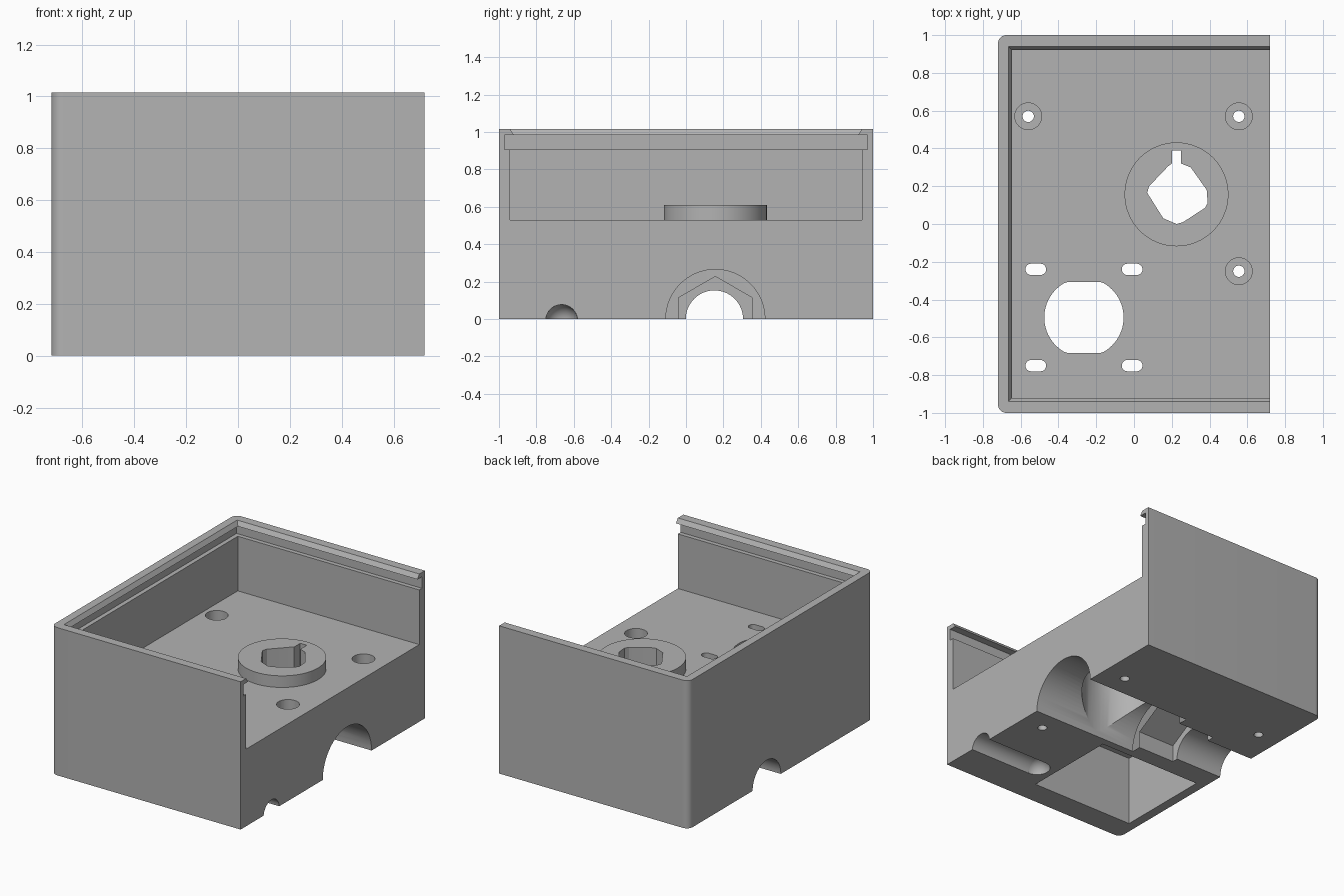
import bpy, bmesh
from math import cos, sin, pi
from mathutils import Vector

if "Cube" in bpy.data.objects:
    bpy.data.objects.remove(bpy.data.objects["Cube"])

gray = bpy.data.materials.new("plain_gray")
gray.use_nodes = True
gray.diffuse_color = (0.45, 0.45, 0.45, 1)
gray.node_tree.nodes["Principled BSDF"].inputs["Base Color"].default_value = (0.45, 0.45, 0.45, 1)


def loft(name, low, high):
    """Closed solid between two rings of 3D points."""
    bm = bmesh.new()
    a = [bm.verts.new(p) for p in low]
    b = [bm.verts.new(p) for p in high]
    n = len(a)
    bm.faces.new(a[::-1])
    bm.faces.new(b)
    for i in range(n):
        j = (i + 1) % n
        bm.faces.new((a[i], a[j], b[j], b[i]))
    bmesh.ops.recalc_face_normals(bm, faces=bm.faces)
    mesh = bpy.data.meshes.new(name)
    bm.to_mesh(mesh)
    bm.free()
    mesh.materials.append(gray)
    obj = bpy.data.objects.new(name, mesh)
    bpy.context.collection.objects.link(obj)
    return obj


def upright(name, pts, z0, z1):
    return loft(name, [(x, y, z0) for x, y in pts], [(x, y, z1) for x, y in pts])


def lengthwise(name, pts, x0, x1):
    return loft(name, [(x0, y, z) for y, z in pts], [(x1, y, z) for y, z in pts])


def rect(x0, x1, y0, y1):
    return [(x0, y0), (x1, y0), (x1, y1), (x0, y1)]


def arc(cx, cy, r, start=0, end=2 * pi, n=64, closed=True):
    steps = n if closed else n - 1
    return [(cx + r * cos(start + (end - start) * i / steps),
             cy + r * sin(start + (end - start) * i / steps)) for i in range(n)]


def slot(cx, cy, half, r):
    return (arc(cx + half, cy, r, -pi / 2, pi / 2, 12, False)
            + arc(cx - half, cy, r, pi / 2, 3 * pi / 2, 12, False))


# Outer block with two rounded upright corners
R = 0.045
outline = ([(0.72, -1), (0.72, 1)]
           + arc(-0.72 + R, 1 - R, R, pi / 2, pi, 10, False)
           + arc(-0.72 + R, -1 + R, R, pi, 3 * pi / 2, 10, False))
body = upright("gearbox_housing", outline, 0, 1.015)


def combine(tool, operation="DIFFERENCE"):
    mod = body.modifiers.new(tool.name, "BOOLEAN")
    mod.object = tool
    mod.operation = operation
    mod.solver = "EXACT"
    bpy.context.view_layer.objects.active = body
    bpy.ops.object.modifier_apply(modifier=mod.name)
    bpy.data.objects.remove(tool)


# Open tray, lid groove and sloped lip
combine(upright("tray_cutter", rect(-0.66, 0.8, -0.94, 0.94), 0.53, 0.95))
combine(upright("groove_cutter", rect(-0.69, 0.8, -0.97, 0.97), 0.905, 0.985))
lip = [[(x, y, z) for x, y in rect(-w + 0.275, 0.8, -w, w)]
       for w, z in ((0.897, 0.95), (0.963, 1.05))]
combine(loft("lip_cutter", *lip))

# Raised ring on the tray floor
GX, GY = 0.225, 0.157
combine(upright("ring", arc(GX, GY, 0.275), 0.5, 0.61), "UNION")

# Shaft tunnel: wide bore, hexagonal nut seat, narrow bore
combine(lengthwise("narrow_bore_cutter", arc(GY - 0.005, 0, 0.153), -0.8, 0))
combine(lengthwise("nut_cutter", arc(GY, 0, 0.23, pi / 2, 2.5 * pi, 6), -0.36, 0.1))
combine(lengthwise("wide_bore_cutter", arc(GY, 0, 0.265), -0.08, 0.8))

# Round gear pocket crossing the tunnel, with the keyed opening above it
combine(upright("gear_pocket_cutter", arc(GX, GY, 0.262), -0.1, 0.45))
key = [(0.2, 0.39), (0.2, 0.32), (0.18, 0.305), (0.08, 0.2), (0.07, 0.165),
       (0.155, 0.03), (0.225, 0), (0.26, 0.01), (0.375, 0.085), (0.39, 0.11),
       (0.385, 0.18), (0.3, 0.3), (0.25, 0.32), (0.25, 0.39)]
combine(upright("key_cutter", key, 0.4, 0.7))

# Motor pocket underneath, its flat-sided opening and four slots
MX, MY = -0.265, -0.495
combine(upright("motor_pocket_cutter", rect(MX - 0.39, MX + 0.39, MY - 0.335, MY + 0.335), -0.1, 0.48))
opening = [(x, max(MY - 0.187, min(MY + 0.187, y))) for x, y in arc(MX, MY, 0.21, n=72)]
combine(upright("motor_opening_cutter", opening, 0.4, 0.6))
for sx in (-1, 1):
    for sy in (-1, 1):
        combine(upright("slot_cutter", slot(MX + sx * 0.255, MY + sy * 0.255, 0.025, 0.03), 0.4, 0.6))

# Counterbored screw holes
for x, y in ((-0.56, 0.57), (0.555, 0.57), (0.555, -0.25)):
    combine(upright("screw_cutter", arc(x, y, 0.03, n=32), -0.1, 0.4))
    combine(upright("screw_head_cutter", arc(x, y, 0.071, n=40), 0.15, 0.6))

# Cable channel with a rounded inner end
combine(lengthwise("cable_cutter", arc(-0.665, -0.008, 0.085, n=40), 0.25, 0.8))
bpy.ops.mesh.primitive_uv_sphere_add(segments=40, ring_count=20, radius=0.0849,
                                     location=(0.252, -0.665, -0.008))
ball = bpy.context.object
ball.name = "cable_end_cutter"
ball.data.materials.append(gray)
combine(ball)

# Smooth the round walls, keep the edges crisp
bpy.ops.object.select_all(action="DESELECT")
body.select_set(True)
bpy.context.view_layer.objects.active = body
bpy.ops.object.shade_smooth_by_angle(angle=pi / 7)
